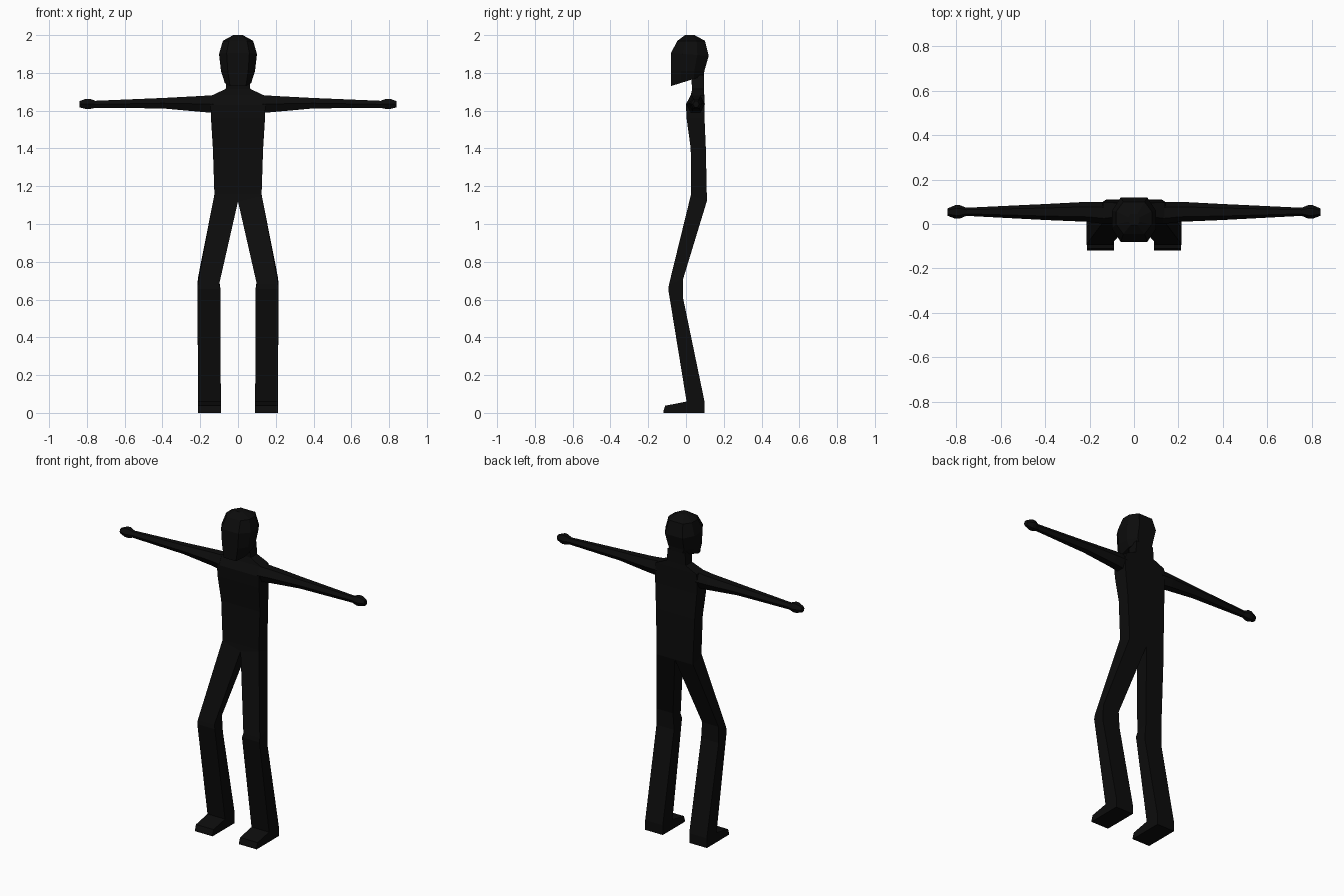
import bpy
import bmesh

if "Cube" in bpy.data.objects:
    bpy.data.objects.remove(bpy.data.objects["Cube"])

black = bpy.data.materials.new("matte_black")
black.diffuse_color = (0.0037, 0.0037, 0.0037, 1)
black.use_nodes = True
black.node_tree.nodes["Principled BSDF"].inputs["Base Color"].default_value = black.diffuse_color


def loft(name, rings, cap_start=False, cap_end=False):
    """Skin a list of equal-length point rings into a flat-shaded part."""
    bm = bmesh.new()
    rows = [[bm.verts.new(p) for p in ring] for ring in rings]
    n = len(rows[0])
    for a, b in zip(rows, rows[1:]):
        for i in range(n):
            j = (i + 1) % n
            bm.faces.new((a[i], a[j], b[j], b[i]))
    if cap_start:
        bm.faces.new(rows[0][::-1])
    if cap_end:
        bm.faces.new(rows[-1])
    # orient the sides outwards from the part's axis
    bmesh.ops.recalc_face_normals(bm, faces=bm.faces)
    mesh = bpy.data.meshes.new(name)
    bm.to_mesh(mesh)
    bm.free()
    mesh.materials.append(black)
    obj = bpy.data.objects.new(name, mesh)
    bpy.context.collection.objects.link(obj)
    return obj


def box_ring(z, hx, yf, yb):
    return [(-hx, yf, z), (hx, yf, z), (hx, yb, z), (-hx, yb, z)]


def leg_ring(xi, xo, yf, yb, zf, zb):
    return [(xi, yf, zf), (xo, yf, zf), (xo, yb, zb), (xi, yb, zb)]


def arm_ring(x, y0, y1, z0, z1):
    """Six-sided section with ridges on the front and back."""
    zm, a = (z0 + z1) / 2, (y1 - y0) * 0.25
    return [(x, y0, zm), (x, y0 + a, z1), (x, y1 - a, z1),
            (x, y1, zm), (x, y1 - a, z0), (x, y0 + a, z0)]


def head_ring(hx, yf, yb, zf, zb):
    """Eight-sided section that may tilt from front to back."""
    pts = []
    for u, v in [(-.6, 0), (.6, 0), (1, .3), (1, .7),
                 (.6, 1), (-.6, 1), (-1, .7), (-1, .3)]:
        pts.append((u * hx, yf + (yb - yf) * v, zf + (zb - zf) * v))
    return pts


def mirrored(rings):
    return [[(-x, y, z) for x, y, z in ring] for ring in rings]


# Torso, shoulders and neck
loft("torso", [
    box_ring(1.16, .125, .027, .11),
    box_ring(1.40, .133, .025, .105),
    box_ring(1.56, .143, .003, .098),
    box_ring(1.63, .145, .0, .097),
    box_ring(1.68, .14, .025, .097),
    box_ring(1.715, .065, .033, .095),
    box_ring(1.79, .06, .025, .095),
], True, True)

# Head with a flat face and overhanging chin
loft("head", [
    head_ring(.07, -.08, .095, 1.73, 1.785),
    head_ring(.09, -.08, .097, 1.81, 1.81),
    head_ring(.10, -.08, .12, 1.905, 1.89),
    head_ring(.08, -.045, .10, 1.97, 1.97),
    head_ring(.025, -.005, .045, 2.0, 2.0),
], True, True)

# Leg: hip, crotch, bent knee, ankle, sole
hip = leg_ring(0, .125, .027, .11, 1.16, 1.16)
crotch = [(0, .025, 1.12), (.126, .025, 1.15), (.126, .11, 1.12), (0, .11, 1.12)]
leg = [
    hip, crotch,
    leg_ring(.10, .213, -.09, -.015, .68, .71),
    leg_ring(.093, .214, -.094, -.016, .655, .61),
    leg_ring(.091, .212, .003, .098, .06, .06),
    leg_ring(.091, .212, .003, .098, 0, 0),
]

# Foot: wedge ahead of the ankle
foot = [
    [(x, y, z) for x, z in ((.091, 0), (.212, 0), (.212, h), (.091, h))]
    for y, h in ((.004, .06), (-.11, .038))
]
foot.append([(.091, -.12, 0), (.212, -.12, 0), (.212, -.12, .008), (.091, -.12, .008)])

# Arm: straight out, tapering to the wrist
arm = [
    arm_ring(.13, .0, .10, 1.588, 1.682),
    arm_ring(.21, .01, .10, 1.595, 1.677),
    arm_ring(.40, .018, .09, 1.612, 1.667),
    arm_ring(.76, .037, .073, 1.615, 1.652),
]

# Hand: small faceted knob
hand = [
    arm_ring(.755, .037, .073, 1.615, 1.652),
    arm_ring(.785, .024, .085, 1.609, 1.663),
    arm_ring(.805, .024, .085, 1.609, 1.663),
    arm_ring(.84, .037, .07, 1.618, 1.65),
]

for part, rings in (("leg", leg), ("foot", foot), ("arm", arm), ("hand", hand)):
    loft("right_" + part, mirrored(rings), True, True)
    loft("left_" + part, rings, True, True)
